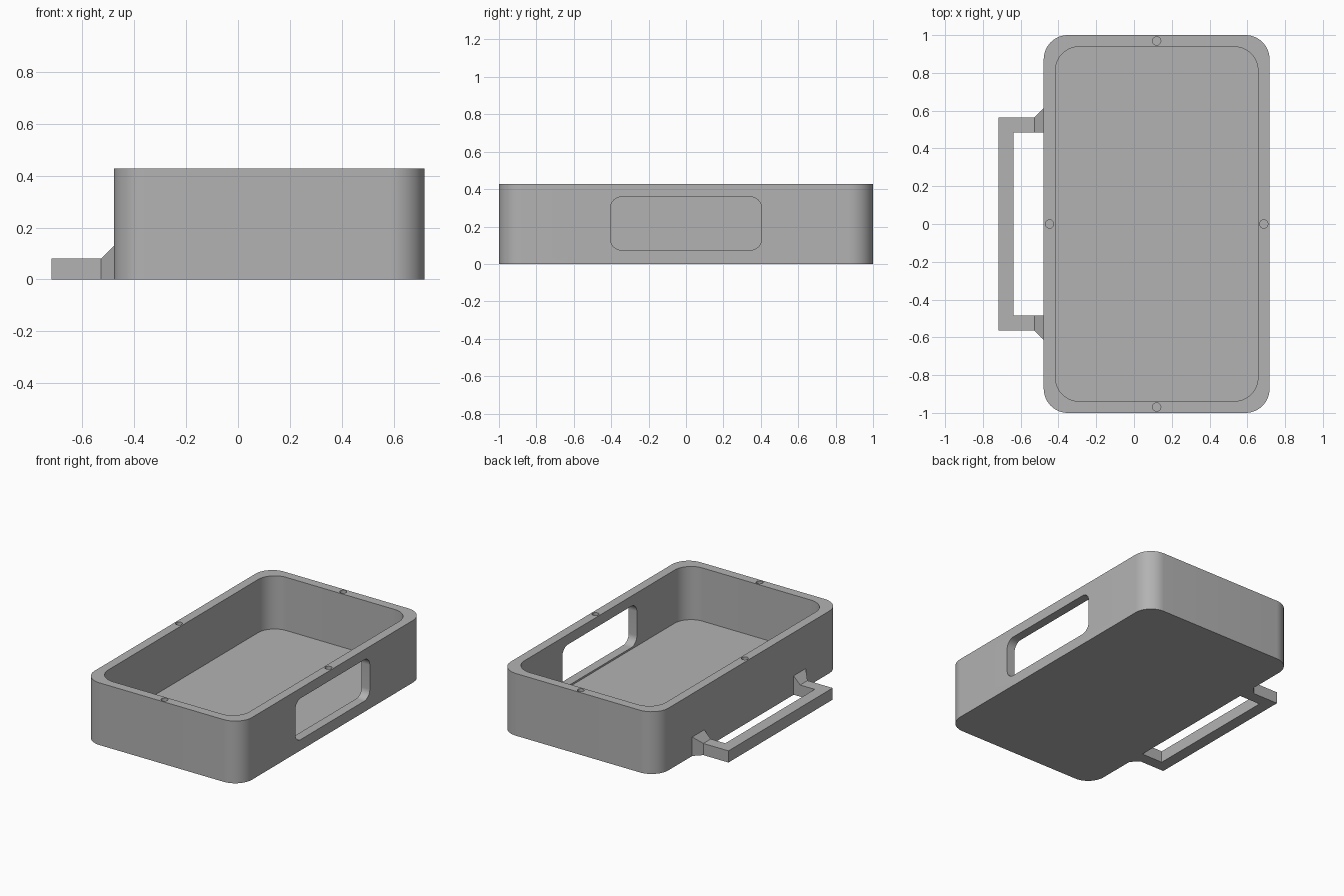
import bpy, bmesh, math
from mathutils import Matrix, Vector

if "Cube" in bpy.data.objects:
    bpy.data.objects.remove(bpy.data.objects["Cube"])

grey = bpy.data.materials.new("plain grey")
grey.diffuse_color = (0.448, 0.448, 0.448, 1)
grey.use_nodes = True
grey.node_tree.nodes["Principled BSDF"].inputs["Base Color"].default_value = grey.diffuse_color

CX, HX, HY, H = 0.12, 0.598, 1.0, 0.427   # box centre, half sizes, height
WALL, FLOOR = 0.062, 0.062


def make_object(name, bm):
    bmesh.ops.recalc_face_normals(bm, faces=bm.faces)
    mesh = bpy.data.meshes.new(name)
    bm.to_mesh(mesh)
    bm.free()
    mesh.materials.append(grey)
    obj = bpy.data.objects.new(name, mesh)
    bpy.context.collection.objects.link(obj)
    return obj


def prism(name, outline, depth, matrix=Matrix()):
    """Extrude a 2D outline along local z, then place it."""
    bm = bmesh.new()
    face = bm.faces.new([bm.verts.new((x, y, 0)) for x, y in outline])
    ext = bmesh.ops.extrude_face_region(bm, geom=[face])
    top = [v for v in ext["geom"] if isinstance(v, bmesh.types.BMVert)]
    bmesh.ops.translate(bm, verts=top, vec=(0, 0, depth))
    bmesh.ops.transform(bm, matrix=matrix, verts=bm.verts)
    return make_object(name, bm)


def rounded(hx, hy, r, steps=14):
    """Outline of a rounded rectangle."""
    pts = []
    for k, (sx, sy) in enumerate([(1, 1), (-1, 1), (-1, -1), (1, -1)]):
        for i in range(steps + 1):
            a = math.pi / 2 * (k + i / steps)
            pts.append((sx * (hx - r) + r * math.cos(a), sy * (hy - r) + r * math.sin(a)))
    return pts


def circle(r, n=24):
    return [(r * math.cos(2 * math.pi * i / n), r * math.sin(2 * math.pi * i / n)) for i in range(n)]


# Tray body
tray = prism("tray", rounded(HX, HY, 0.128), H, Matrix.Translation((CX, 0, 0)))

# Cutters: cavity, side window, rim screw holes
cutters = [prism("cavity_cutter", rounded(HX - WALL, HY - WALL, 0.125), H,
                 Matrix.Translation((CX, 0, FLOOR)))]
to_yz = Matrix(((0, 0, 1, 0.55), (1, 0, 0, 0), (0, 1, 0, 0.216), (0, 0, 0, 1)))
cutters.append(prism("window_cutter", rounded(0.404, 0.142, 0.06), 0.3, to_yz))
ox, oy = HX - WALL / 2, HY - WALL / 2
for dx, dy in [(ox, 0), (-ox, 0), (0, oy), (0, -oy)]:
    cutters.append(prism("hole_cutter", circle(0.022), 0.2,
                         Matrix.Translation((CX + dx, dy, H - 0.055))))

for c in cutters:
    mod = tray.modifiers.new(c.name, "BOOLEAN")
    mod.operation, mod.solver, mod.object = "DIFFERENCE", "EXACT", c

# Bake the cuts and drop the cutters
bpy.context.view_layer.update()
cut = bpy.data.meshes.new_from_object(tray.evaluated_get(bpy.context.evaluated_depsgraph_get()))
tray.modifiers.clear()
tray.data = cut
for c in cutters:
    bpy.data.objects.remove(c)
cut.materials.clear()
cut.materials.append(grey)

bpy.ops.object.select_all(action="DESELECT")
tray.select_set(True)
bpy.context.view_layer.objects.active = tray
bpy.ops.object.shade_smooth_by_angle(angle=math.radians(30))

# Handle loop: one U-shaped bar
XO, XI, XA, XW = -0.718, -0.638, -0.527, CX - HX
YO, YI, HZ = 0.565, 0.485, 0.08
prism("handle", [(XA, -YO), (XA, -YI), (XI, -YI), (XI, YI),
                 (XA, YI), (XA, YO), (XO, YO), (XO, -YO)], HZ)

# Flared feet joining the handle to the tray wall
for side, s in (("front", -1), ("back", 1)):
    bm = bmesh.new()
    for x, y_out, z in ((XA, YO, HZ), (XW, YO + 0.05, HZ + 0.05)):
        for y in (YI, y_out):
            for zz in (0, z):
                bm.verts.new(Vector((x, s * y, zz)))
    bmesh.ops.convex_hull(bm, input=bm.verts)
    bmesh.ops.dissolve_limit(bm, angle_limit=0.01, verts=bm.verts, edges=bm.edges)
    make_object(side + "_handle_foot", bm)
